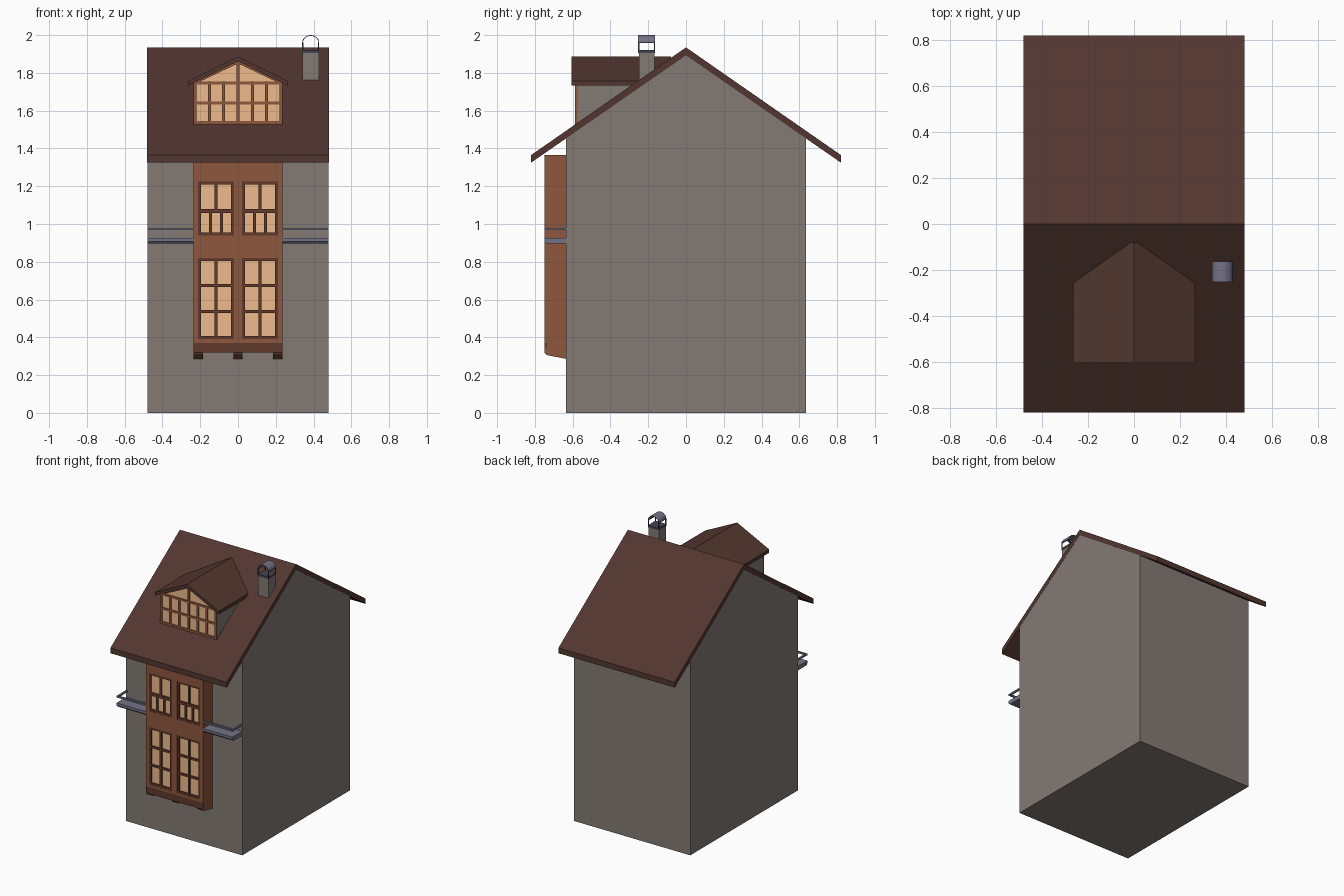
import bpy, bmesh, math

if "Cube" in bpy.data.objects:
    bpy.data.objects.remove(bpy.data.objects["Cube"])


def mat(name, r, g, b):
    m = bpy.data.materials.new(name)
    m.diffuse_color = (r, g, b, 1)
    m.use_nodes = True
    m.node_tree.nodes["Principled BSDF"].inputs["Base Color"].default_value = m.diffuse_color
    return m


STONE = mat("stone", 0.23, 0.195, 0.175)
ROOF = mat("roof_brown", 0.085, 0.037, 0.029)
WOOD = mat("wood", 0.27, 0.095, 0.045)
FRAME = mat("dark_wood", 0.12, 0.042, 0.024)
GLASS = mat("warm_glass", 0.85, 0.50, 0.26)
METAL = mat("blue_grey_metal", 0.17, 0.17, 0.24)
IRON = mat("dark_metal", 0.06, 0.06, 0.085)


def prism(axis, a, b, pts):
    """Outline extruded along an axis: 'x' takes (y, z), 'y' takes (x, z)."""
    put = (lambda p, t: (t, *p)) if axis == 'x' else (lambda p, t: (p[0], t, p[1]))
    return [put(p, a) for p in pts], [put(p, b) for p in pts]


def box(x0, x1, y0, y1, z0, z1):
    return prism('y', y0, y1, [(x0, z0), (x1, z0), (x1, z1), (x0, z1)])


def part(name, solids, material):
    bm = bmesh.new()
    for near, far in solids:
        v0 = [bm.verts.new(p) for p in near]
        v1 = [bm.verts.new(p) for p in far]
        bm.faces.new(v0)
        bm.faces.new(v1[::-1])
        for i in range(len(v0)):
            j = (i + 1) % len(v0)
            bm.faces.new((v0[j], v0[i], v1[i], v1[j]))
    bmesh.ops.recalc_face_normals(bm, faces=bm.faces)
    me = bpy.data.meshes.new(name)
    bm.to_mesh(me)
    bm.free()
    me.materials.append(material)
    ob = bpy.data.objects.new(name, me)
    bpy.context.collection.objects.link(ob)
    return ob


def lattice(x0, x1, z0, z1, cols, rows, t, y0, y1):
    """Window frame with evenly spaced bars of width t."""
    out = []
    for i in range(cols + 1):
        x = x0 + (x1 - x0 - t) * i / cols
        out.append(box(x, x + t, y0, y1, z0, z1))
    for i in range(rows + 1):
        z = z0 + (z1 - z0 - t) * i / rows
        out.append(box(x0, x1, y0 + 0.0005, y1, z, z + t))
    return out


# House body and main roof
part("house_body", [prism('x', -0.48, 0.48, [(-0.635, 0), (0.635, 0), (0.635, 1.454),
                                             (0, 1.895), (-0.635, 1.454)])], STONE)
part("main_roof", [prism('x', -0.481, 0.481, [(-0.82, 1.325), (0, 1.893), (0.82, 1.325),
                                              (0.82, 1.365), (0, 1.935), (-0.82, 1.365)])], ROOF)

# Timber bay: core, stiles and rails leave recessed window openings
F = -0.75
part("bay_core", [box(-0.235, 0.235, -0.735, -0.63, 0.32, 1.365)], WOOD)
stiles = [(-0.235, -0.212), (-0.022, 0.022), (0.212, 0.235)]
facade = [box(a, b, F, -0.735, 0.37, 1.365) for a, b in stiles]
for a, b in [(-0.212, -0.022), (0.022, 0.212)]:
    for z0, z1 in [(0.37, 0.39), (0.82, 0.94), (1.225, 1.365)]:
        facade.append(box(a, b, F, -0.735, z0, z1))
part("bay_facade", facade, WOOD)
part("bay_bottom_band", [box(-0.235, 0.235, F, -0.735, 0.32, 0.37)], FRAME)
bracket = [(F, 0.345), (F, 0.32), (-0.738, 0.306), (-0.634, 0.286), (-0.634, 0.345)]
part("bay_brackets", [prism('x', x - 0.025, x + 0.025, bracket)
                      for x in (-0.2105, 0, 0.2105)], WOOD)

# Bay windows
frames, panes = [], []
for x0, x1 in [(-0.212, -0.022), (0.022, 0.212)]:
    frames += lattice(x0, x1, 0.39, 0.82, 2, 3, 0.016, -0.749, -0.735)
    frames += lattice(x0, x1, 1.065, 1.225, 2, 1, 0.015, -0.749, -0.735)
    frames += lattice(x0, x1, 0.94, 1.072, 3, 1, 0.015, -0.749, -0.735)
    panes += [box(x0, x1, -0.739, -0.735, 0.39, 0.82),
              box(x0, x1, -0.739, -0.735, 0.94, 1.225)]
part("bay_window_frames", frames, FRAME)
part("bay_window_panes", panes, GLASS)

# Side balconies: bevelled floor and an L-shaped rail
for s, side in ((-1, "left"), (1, "right")):
    def sbox(xa, xb, *r):
        return box(min(s * xa, s * xb), max(s * xa, s * xb), *r)
    floor = [(F, 0.927), (F, 0.908), (-0.738, 0.896), (-0.634, 0.896), (-0.634, 0.927)]
    part(side + "_balcony_floor", [prism('x', s * 0.235, s * 0.48, floor)], METAL)
    part(side + "_balcony_rail", [sbox(0.235, 0.48, F, -0.738, 0.968, 0.98),
                                  sbox(0.468, 0.48, -0.738, -0.634, 0.968, 0.98)], METAL)

# Dormer
gable = [(-0.235, 1.50), (0.235, 1.50), (0.235, 1.752), (0, 1.867), (-0.235, 1.752)]
part("dormer_walls", [prism('y', -0.575, -0.10, gable)], STONE)
pane = [(-0.232, 1.53), (0.232, 1.53), (0.232, 1.752), (0, 1.864), (-0.232, 1.752)]
part("dormer_glass", [prism('y', -0.58, -0.575, pane)], GLASS)
bars = lattice(-0.235, 0.235, 1.528, 1.755, 6, 2, 0.016, -0.588, -0.575)
bars.append(box(-0.007, 0.007, -0.588, -0.575, 1.745, 1.862))
for s in (-1, 1):
    bars.append(prism('y', -0.588, -0.575, [(s * 0.235, 1.738), (s * 0.235, 1.752),
                                            (0, 1.867), (0, 1.850)]))
part("dormer_window_frame", bars, WOOD)
part("dormer_roof", [prism('y', -0.605, -0.08, [(-0.265, 1.732), (0, 1.862), (0.265, 1.732),
                                                (0.265, 1.756), (0, 1.886), (-0.265, 1.756)])], ROOF)

# Chimney with an arched cowl on four posts
CX, R = 0.385, 0.045
part("chimney_stack", [box(CX - 0.043, CX + 0.043, -0.25, -0.167, 1.65, 1.908)], STONE)
part("chimney_rim", [box(CX - R, CX + R, -0.253, -0.164, 1.905, 1.92)], IRON)
legs = [box(x, x + 0.006, y, y + 0.006, 1.92, 1.962)
        for x in (CX - R, CX + R - 0.006) for y in (-0.253, -0.17)]
legs += [box(x, x + 0.005, -0.253, -0.164, 1.957, 1.963) for x in (CX - R, CX + R - 0.005)]
part("cowl_posts", legs, IRON)
arc = [math.pi * i / 12 for i in range(13)]
outer = [(CX + R * math.cos(a), 1.96 + 0.04 * math.sin(a)) for a in arc]
inner = [(CX + (R - 0.004) * math.cos(a), 1.96 + 0.036 * math.sin(a)) for a in arc[::-1]]
cowl = part("chimney_cowl", [prism('y', -0.253, -0.164, outer + inner)], METAL)
bpy.context.view_layer.objects.active = cowl
cowl.select_set(True)
bpy.ops.object.shade_smooth_by_angle()
